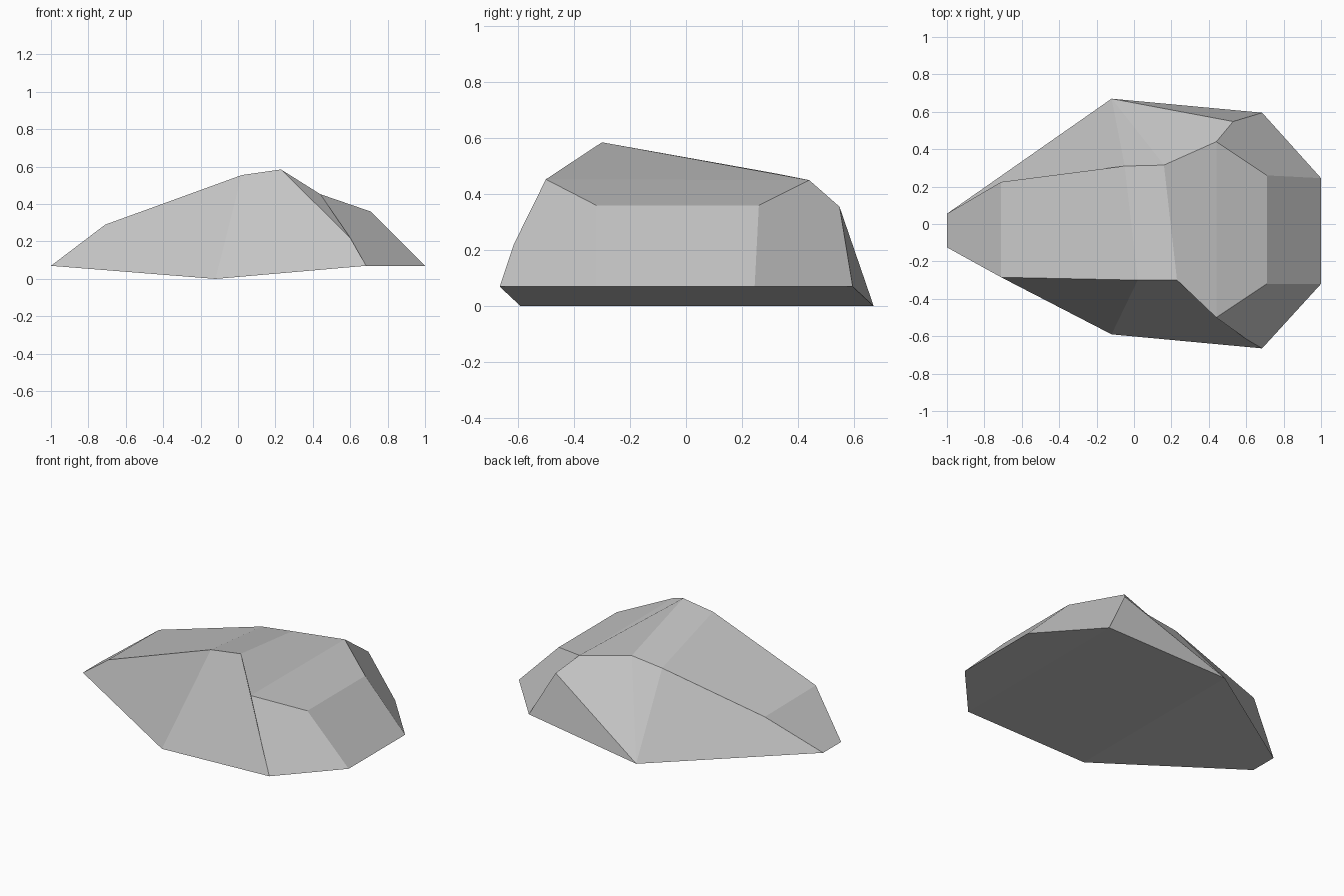
import bpy
import bmesh

old = bpy.data.objects.get("Cube")
if old:
    bpy.data.objects.remove(old, do_unlink=True)

# One stone grey for the whole boulder
stone = bpy.data.materials.new("stone_grey")
stone.use_nodes = True
grey = (0.55, 0.55, 0.55, 1)
stone.diffuse_color = grey
stone.node_tree.nodes["Principled BSDF"].inputs["Base Color"].default_value = grey

bm = bmesh.new()


def points(coords):
    return [bm.verts.new(co) for co in coords]


def face(*verts):
    bm.faces.new(verts)


# Front and back ridge lines: tip, shoulder, crest, peak, brow, shelf, toe
front = points([(-1, -.125, .07), (-.71, -.285, .29), (.02, -.3, .555),
                (.23, -.3, .585), (.44, -.5, .453), (.71, -.32, .36), (1, -.32, .07)])
back = points([(-1, .055, .07), (-.71, .225, .285), (-.05, .31, .45),
               (.16, .315, .475), (.44, .44, .45), (.71, .26, .36), (1, .245, .07)])

# Lower corners on each side: keel, heel and the chipped corner above the heel
f_keel, f_heel, f_chip = points([(-.12, -.59, 0), (.685, -.665, .07), (.6, -.615, .22)])
b_keel, b_heel, b_chip = points([(-.12, .67, 0), (.685, .595, .07), (.53, .548, .355)])

# Facets running over the top from tip to toe
for i in range(len(front) - 1):
    face(front[i], front[i + 1], back[i + 1], back[i])

# Matching side facets on the front and the back
for ridge, keel, heel, chip in ((front, f_keel, f_heel, f_chip),
                                (back, b_keel, b_heel, b_chip)):
    tip, shoulder, crest, peak, brow, shelf, toe = ridge
    face(tip, keel, crest, shoulder)
    face(chip, heel, toe, shelf, brow)

# Front: broad face and chipped corner
face(front[2], f_keel, f_heel, f_chip, front[3])
face(front[3], f_chip, front[4])

# Back: fan of facets falling to the keel
face(back[2], back[3], b_keel)
face(back[3], back[4], b_chip, b_keel)
face(b_chip, b_heel, b_keel)

# Underside, bent along the keel line
face(front[0], back[0], b_keel, f_keel)
face(f_keel, b_keel, b_heel, f_heel)
face(f_heel, b_heel, back[-1], front[-1])

bmesh.ops.recalc_face_normals(bm, faces=bm.faces[:])
mesh = bpy.data.meshes.new("boulder")
bm.to_mesh(mesh)
bm.free()
mesh.materials.append(stone)
boulder = bpy.data.objects.new("boulder", mesh)
bpy.context.collection.objects.link(boulder)
